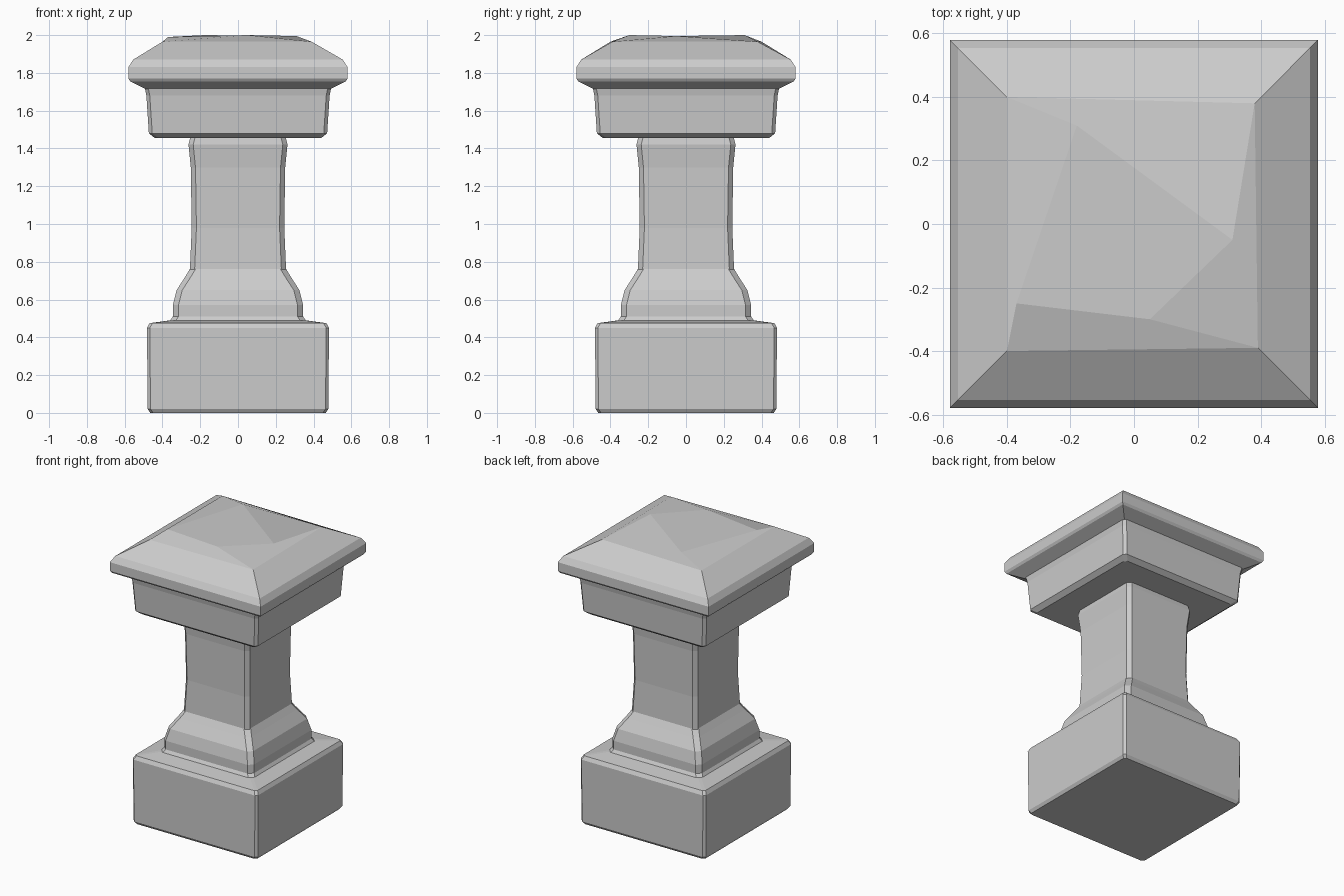
import bpy, bmesh

if "Cube" in bpy.data.objects:
    bpy.data.objects.remove(bpy.data.objects["Cube"])

stone = bpy.data.materials.new("grey stone")
stone.diffuse_color = (0.6, 0.6, 0.6, 1)
stone.use_nodes = True
stone.node_tree.nodes["Principled BSDF"].inputs["Base Color"].default_value = stone.diffuse_color


def square(half, z, cut):
    """Square outline, corners chamfered when cut > 0."""
    h, pts = half, []
    for sx, sy in ((-1, -1), (1, -1), (1, 1), (-1, 1)):
        if cut == 0:
            pts.append((sx * h, sy * h, z))
        else:
            pair = [(sx * h, sy * (h - cut), z), (sx * (h - cut), sy * h, z)]
            pts += pair if sx * sy > 0 else pair[::-1]
    return pts


def loft(name, rings):
    """Closed solid through a stack of matching outlines."""
    bm = bmesh.new()
    loops = [[bm.verts.new(p) for p in ring] for ring in rings]
    n = len(loops[0])
    for a, b in zip(loops, loops[1:]):
        for i in range(n):
            j = (i + 1) % n
            bm.faces.new((a[i], a[j], b[j], b[i]))
    bm.faces.new(loops[0][::-1])
    bm.faces.new(loops[-1])
    bmesh.ops.recalc_face_normals(bm, faces=bm.faces)
    mesh = bpy.data.meshes.new(name)
    bm.to_mesh(mesh)
    bm.free()
    mesh.materials.append(stone)
    obj = bpy.data.objects.new(name, mesh)
    bpy.context.collection.objects.link(obj)
    return obj


def profile(name, cut, steps):
    return loft(name, [square(h, z, cut) for h, z in steps])


# Plinth block with a softly sloped top
profile("plinth", 0.015, [(0.465, 0), (0.478, 0.02), (0.482, 0.45),
                          (0.468, 0.475), (0.36, 0.49)])
# Flared moulding at the foot of the shaft
profile("base_moulding", 0.03, [(0.365, 0.48), (0.345, 0.51), (0.345, 0.57),
                                (0.325, 0.65), (0.28, 0.72), (0.25, 0.77)])
# Square shaft, slightly waisted
profile("shaft", 0.025, [(0.255, 0.75), (0.245, 0.98), (0.25, 1.3),
                         (0.262, 1.42), (0.25, 1.47)])
# Capital block, widening upward
profile("capital", 0.018, [(0.44, 1.455), (0.472, 1.48), (0.485, 1.68),
                           (0.495, 1.73)])

# Overhanging cap: straight lip, sloped sides and an uneven worn top
cap = [square(h, z, 0) for h, z in
       ((0.49, 1.715), (0.57, 1.755), (0.58, 1.77), (0.58, 1.83), (0.555, 1.87))]
cap.append([(-0.4, -0.4, 1.965), (0.39, -0.39, 1.965),
            (0.38, 0.38, 1.965), (-0.4, 0.4, 1.965)])
cap.append([(-0.37, -0.25, 1.99), (0.05, -0.3, 2.0),
            (0.31, -0.05, 1.995), (-0.18, 0.31, 2.0)])
loft("cap", cap)
